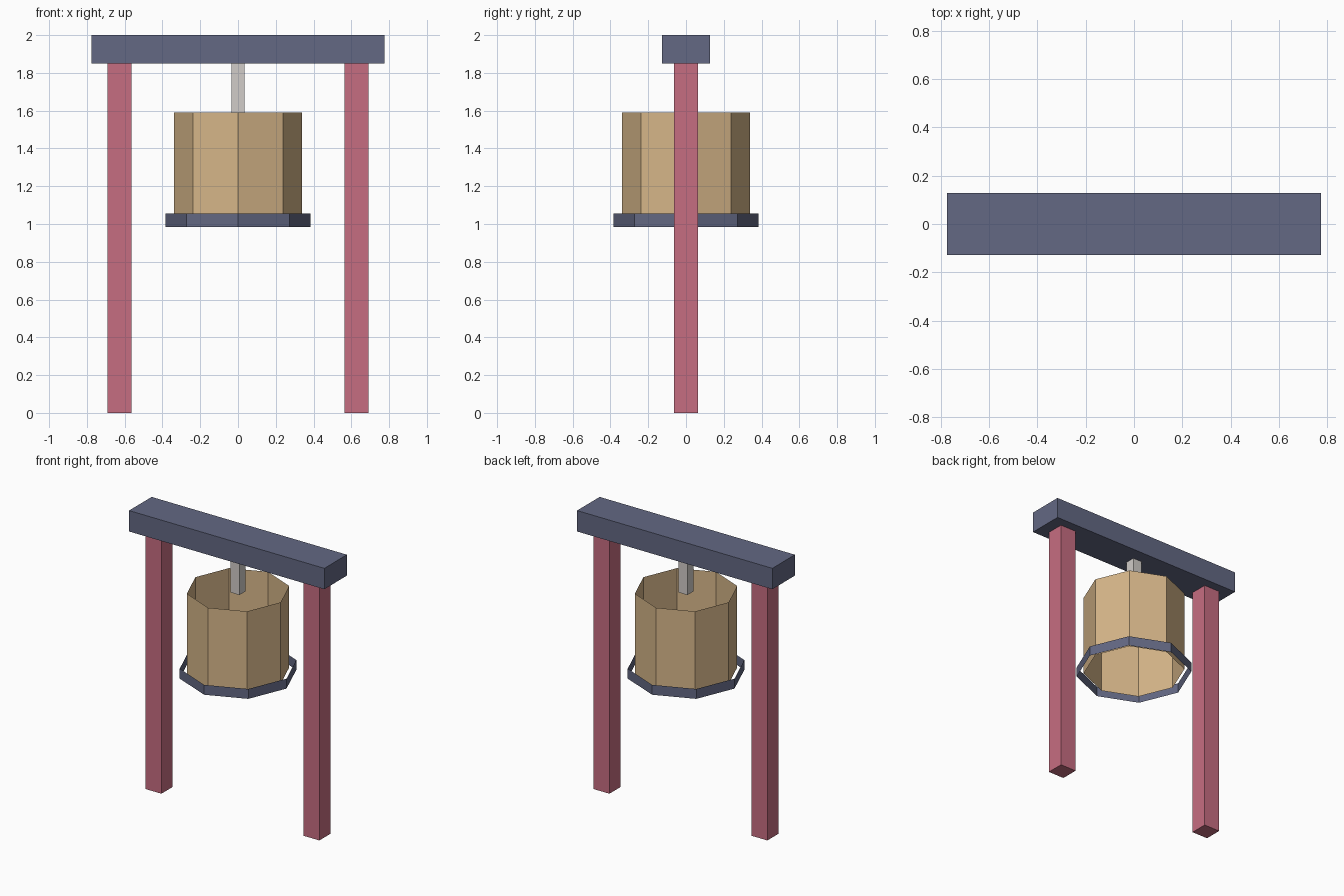
import bpy, bmesh
from mathutils import Matrix

if "Cube" in bpy.data.objects:
    bpy.data.objects.remove(bpy.data.objects["Cube"])


def material(name, rgb):
    # sRGB bytes to linear flat colour
    m = bpy.data.materials.new(name)
    lin = [((c / 255 + 0.055) / 1.055) ** 2.4 for c in rgb]
    m.diffuse_color = (*lin, 1)
    m.use_nodes = True
    m.node_tree.nodes["Principled BSDF"].inputs["Base Color"].default_value = m.diffuse_color
    return m


SLATE = material("slate_blue", (99, 104, 131))
ROSE = material("rose_red", (198, 109, 129))
TAN = material("tan", (214, 182, 137))
GREY = material("light_grey", (209, 204, 200))


def finish(name, bm, mat):
    me = bpy.data.meshes.new(name)
    bm.to_mesh(me)
    bm.free()
    me.materials.append(mat)
    ob = bpy.data.objects.new(name, me)
    bpy.context.collection.objects.link(ob)
    return ob


def box(name, x, sx, sy, z0, z1, mat):
    bm = bmesh.new()
    mtx = Matrix.Translation((x, 0, (z0 + z1) / 2)) @ Matrix.Diagonal((sx, sy, z1 - z0, 1))
    bmesh.ops.create_cube(bm, size=1, matrix=mtx)
    return finish(name, bm, mat)


def open_tube(name, r, z0, z1, mat):
    # eight-sided shell without caps, corners on the x and y axes
    bm = bmesh.new()
    bmesh.ops.create_cone(bm, cap_ends=False, segments=8, radius1=r, radius2=r,
                          depth=z1 - z0, matrix=Matrix.Translation((0, 0, (z0 + z1) / 2)))
    return finish(name, bm, mat)


# Frame: two posts and a crossbeam
for side, label in ((-1, "left"), (1, "right")):
    box(label + "_post", side * 0.627, 0.126, 0.126, 0, 1.85, ROSE)
box("crossbeam", 0, 1.55, 0.256, 1.85, 2.0, SLATE)

# Hanger, bell shell and the loose band around its mouth
box("hanger", 0, 0.07, 0.07, 1.575, 1.85, GREY)
open_tube("bell_body", 0.338, 1.005, 1.59, TAN)
open_tube("bell_lip", 0.385, 0.984, 1.055, SLATE)
